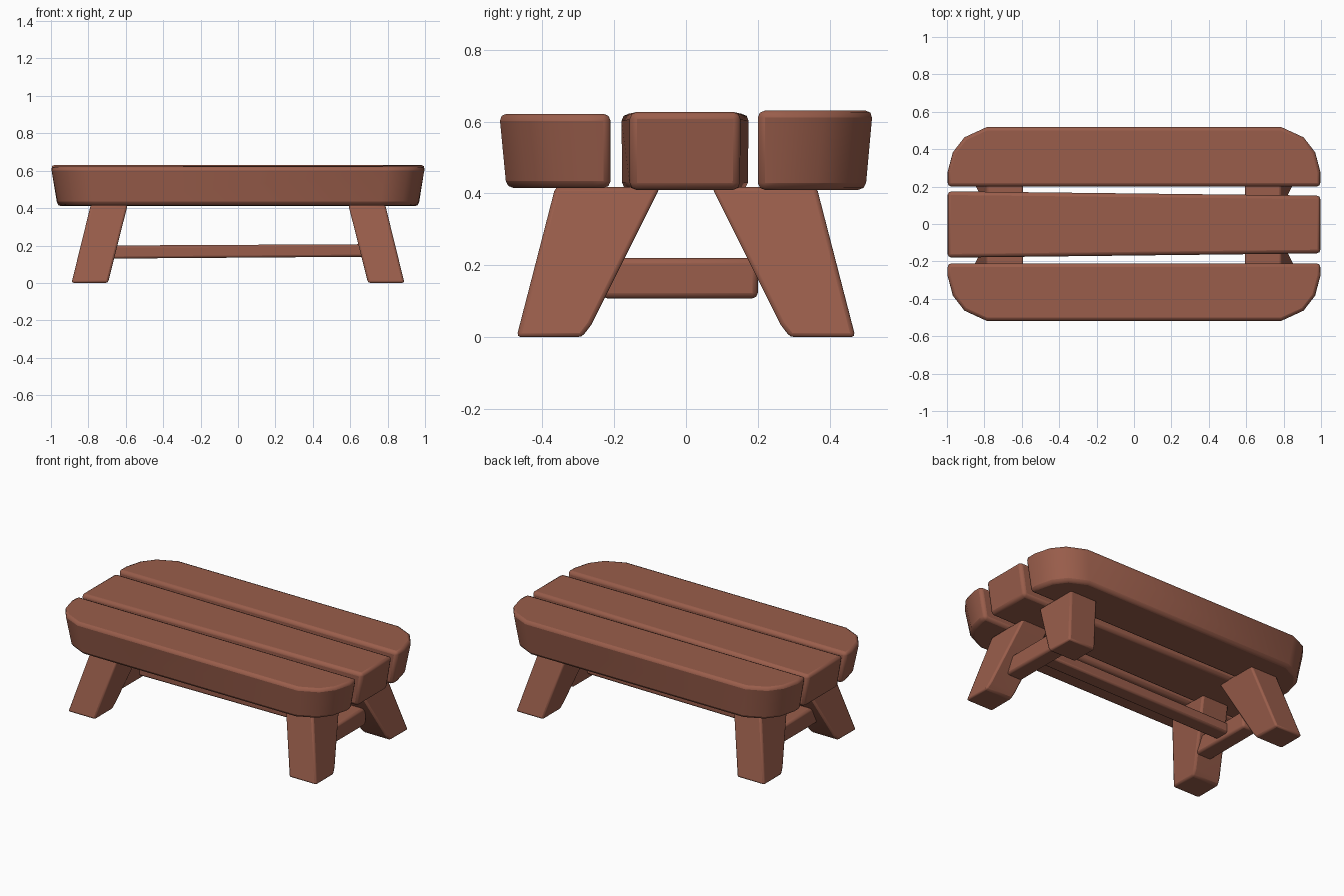
import bpy, bmesh
from math import radians

if "Cube" in bpy.data.objects:
    bpy.data.objects.remove(bpy.data.objects["Cube"])

wood = bpy.data.materials.new("brown_wood")
wood.diffuse_color = (0.32, 0.11, 0.07, 1)
wood.use_nodes = True
wood.node_tree.nodes["Principled BSDF"].inputs["Base Color"].default_value = wood.diffuse_color


def prism(name, ring_a, ring_b, bevel):
    """Solid between two matching rings of points, with softened edges."""
    bm = bmesh.new()
    a = [bm.verts.new(p) for p in ring_a]
    b = [bm.verts.new(p) for p in ring_b]
    n = len(a)
    bm.faces.new(a)
    bm.faces.new(b)
    for i in range(n):
        j = (i + 1) % n
        bm.faces.new((a[i], a[j], b[j], b[i]))
    bmesh.ops.recalc_face_normals(bm, faces=bm.faces)
    me = bpy.data.meshes.new(name)
    bm.to_mesh(me)
    bm.free()
    ob = bpy.data.objects.new(name, me)
    bpy.context.collection.objects.link(ob)
    me.materials.append(wood)
    mod = ob.modifiers.new("soft_edges", 'BEVEL')
    mod.width = bevel
    mod.segments = 2
    mod.limit_method = 'ANGLE'
    mod.angle_limit = radians(40)
    bpy.ops.object.select_all(action='DESELECT')
    ob.select_set(True)
    bpy.context.view_layer.objects.active = ob
    bpy.ops.object.shade_smooth_by_angle(angle=radians(35))
    return ob


def bar(name, x, y, z0, z1, bevel):
    """Stretcher; z0 and z1 are (low, high) at the left and right ends."""
    def end(px, z):
        return [(px, y[0], z[0]), (px, y[1], z[0]), (px, y[1], z[1]), (px, y[0], z[1])]
    return prism(name, end(x[0], z0), end(x[1], z1), bevel)


# Outer seat planks: rounded outer corners, narrower underneath
half = [(1.0, 0.20), (1.0, 0.28), (0.972, 0.385), (0.91, 0.465), (0.79, 0.52)]
outline = half + [(-x, y) for x, y in reversed(half)]
for side, label, low, high in ((-1, "front", 0.415, 0.622), (1, "back", 0.41, 0.631)):
    inner = 0.01 if side < 0 else 0
    top = [(x, side * (y + inner * (y < 0.21)), high) for x, y in outline]
    bottom = [(x * 0.962, side * (y + inner * (y < 0.21) - 0.02 * (y > 0.25)), low)
              for x, y in outline]
    prism(label + "_plank", top, bottom, 0.02)

# Middle plank, slightly tapered toward the right
prism("middle_plank",
      [(-1, -0.18, 0.622), (1, -0.157, 0.627), (1, 0.152, 0.627), (-1, 0.175, 0.622)],
      [(-0.965, -0.178, 0.41), (0.965, -0.157, 0.41), (0.965, 0.15, 0.41), (-0.965, 0.172, 0.41)],
      0.02)

# Four splayed legs, wide at the top
leg_profile = [(0.472, 0), (0.29, 0), (0.263, 0.035), (0.072, 0.418), (0.364, 0.418)]
for sx, lr in ((-1, "left"), (1, "right")):
    for sy, fb in ((-1, "front"), (1, "back")):
        rings = []
        for foot, head in ((0.89, 0.787), (0.695, 0.59)):
            rings.append([(sx * (foot + (head - foot) * z / 0.418), sy * y, z)
                          for y, z in leg_profile])
        prism(f"{fb}_{lr}_leg", rings[0], rings[1], 0.012)

# Cross stretchers between each pair of legs, and the long stretcher joining them
for sx, lr in ((-1, "left"), (1, "right")):
    xs = sorted((sx * 0.67, sx * 0.78))
    bar(lr + "_cross_stretcher", xs, (-0.235, 0.2), (0.108, 0.22), (0.108, 0.22), 0.015)
bar("long_stretcher", (-0.69, 0.69), (-0.05, 0.05), (0.13, 0.20), (0.14, 0.207), 0.012)
